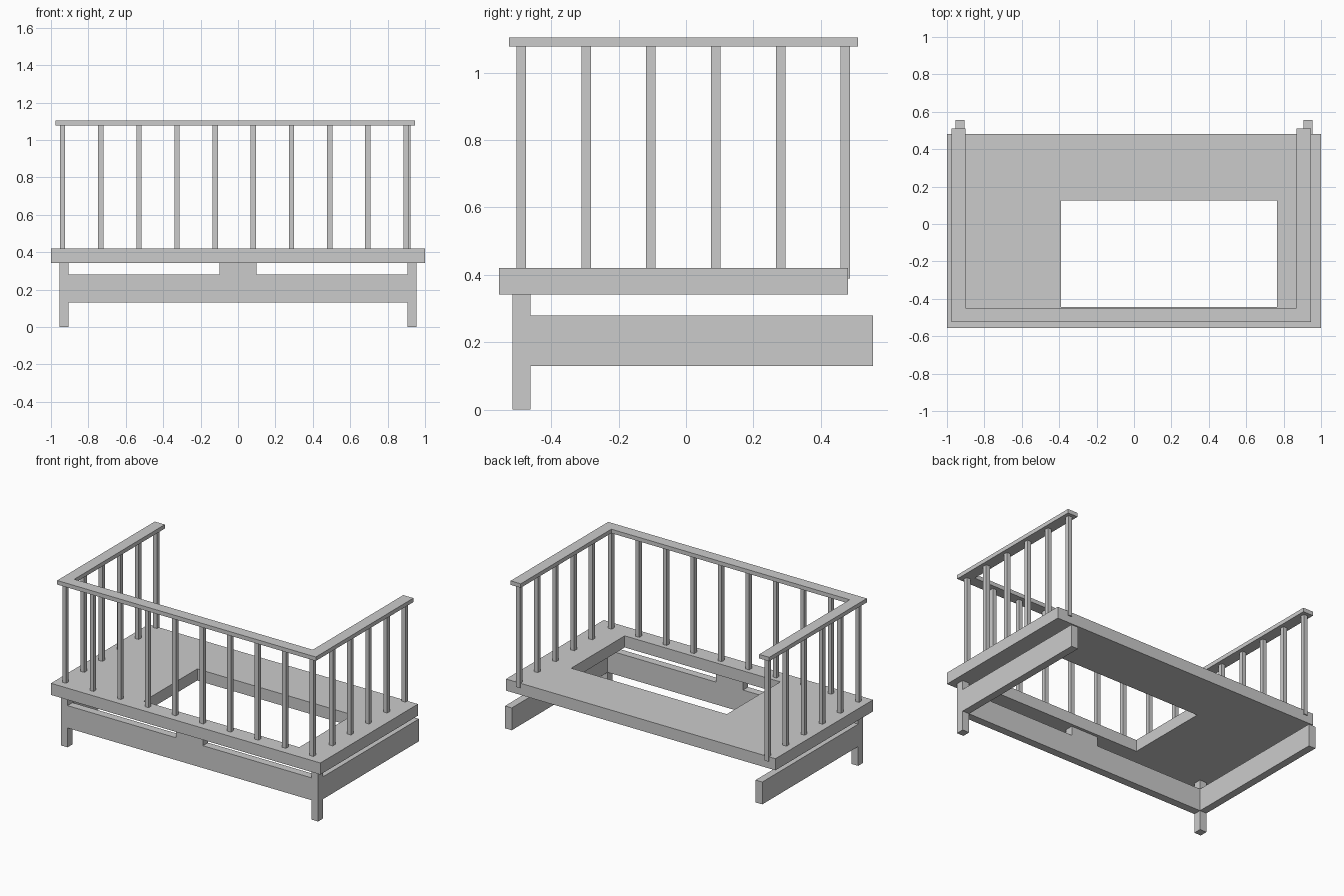
import bpy
import bmesh

cube = bpy.data.objects.get("Cube")
if cube:
    bpy.data.objects.remove(cube, do_unlink=True)

grey = bpy.data.materials.new("plain grey")
grey.use_nodes = True
colour = (0.6, 0.6, 0.6, 1)
grey.diffuse_color = colour
grey.node_tree.nodes["Principled BSDF"].inputs["Base Color"].default_value = colour


def finish(name, bm):
    bmesh.ops.recalc_face_normals(bm, faces=bm.faces)
    mesh = bpy.data.meshes.new(name)
    bm.to_mesh(mesh)
    bm.free()
    mesh.materials.append(grey)
    obj = bpy.data.objects.new(name, mesh)
    bpy.context.collection.objects.link(obj)
    return obj


def box(name, x, y, z):
    bm = bmesh.new()
    bmesh.ops.create_cube(bm, size=1)
    for v in bm.verts:
        v.co = [lo + (c + 0.5) * (hi - lo) for c, (lo, hi) in zip(v.co, (x, y, z))]
    return finish(name, bm)


def prism(name, outline, axis, start, end):
    """Extrude a closed 2D outline along y or z."""
    bm = bmesh.new()
    verts = [bm.verts.new((a, start, b) if axis == "y" else (a, b, start)) for a, b in outline]
    face = bm.faces.new(verts)
    out = bmesh.ops.extrude_face_region(bm, geom=[face])
    moved = [g for g in out["geom"] if isinstance(g, bmesh.types.BMVert)]
    step = (0, end - start, 0) if axis == "y" else (0, 0, end - start)
    bmesh.ops.translate(bm, verts=moved, vec=step)
    return finish(name, bm)


# Deck with a rectangular opening
deck = box("deck", (-1, 1), (-0.555, 0.48), (0.342, 0.42))
cutter = box("deck_opening_cutter", (-0.39, 0.765), (-0.443, 0.125), (0.2, 0.6))
cutter.hide_render = True
cutter.hide_viewport = True
cut = deck.modifiers.new("opening", "BOOLEAN")
cut.operation = "DIFFERENCE"
cut.solver = "EXACT"
cut.object = cutter

# Front beam with its raised centre block
FRONT = (-0.515, -0.462)
prism("front_beam",
      [(-0.905, 0.13), (0.905, 0.13), (0.905, 0.28), (0.1, 0.28),
       (0.1, 0.342), (-0.1, 0.342), (-0.1, 0.28), (-0.905, 0.28)],
      "y", *FRONT)

# Front legs and side beams
for side, x in (("right", (-0.955, -0.905)), ("left", (0.905, 0.955))):
    box(side + "_leg", x, FRONT, (0, 0.342))
    box(side + "_beam", x, (-0.462, 0.555), (0.13, 0.28))

# U-shaped handrail, open at the back
prism("handrail",
      [(-0.975, -0.525), (0.945, -0.525), (0.945, 0.51), (0.87, 0.51),
       (0.87, -0.45), (-0.9, -0.45), (-0.9, 0.51), (-0.975, 0.51)],
      "z", 1.078, 1.105)


# Square balusters, set slightly into the deck
def baluster(name, x, y, half=0.014):
    box(name, (x - half, x + half), (y - half, y + half), (0.39, 1.079))


for i in range(10):
    baluster(f"front_baluster_{i + 1}", -0.938 + i * 0.204, -0.489)
for side, x in (("right", -0.938), ("left", 0.907)):
    for i in range(1, 6):
        baluster(f"{side}_baluster_{i}", x, -0.489 + i * 0.1924)
